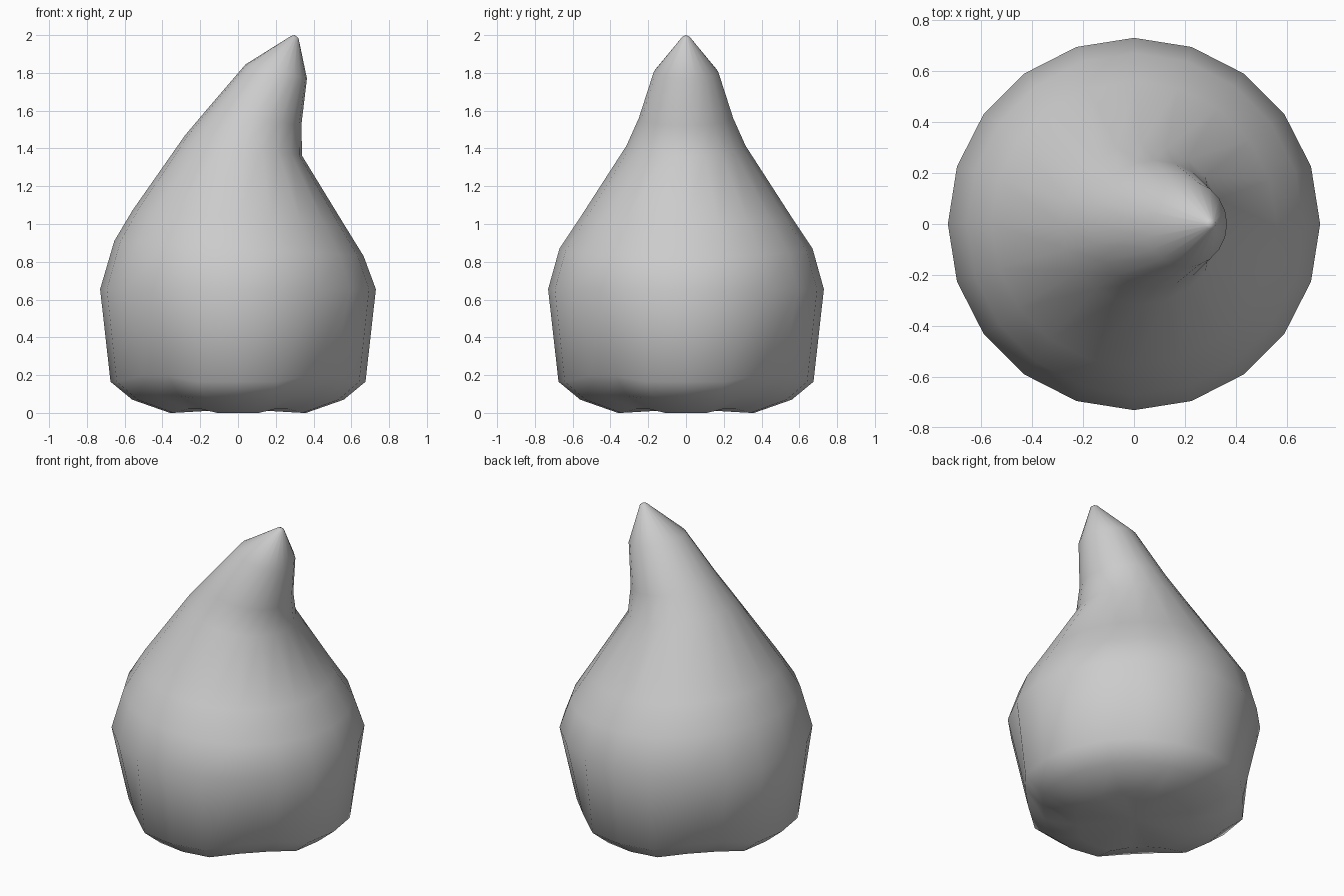
import bpy, bmesh, math

if "Cube" in bpy.data.objects:
    bpy.data.objects.remove(bpy.data.objects["Cube"])

SIDES = 20

# Bottom rings: (radius, z) on the four main axes, then (radius, z) on the diagonals
base_rings = [
    (0.36, 0.00, 0.33, 0.02),
    (0.56, 0.07, 0.53, 0.09),
    (0.675, 0.165, 0.63, 0.195),
]
# Body rings: (left x, left z, right x, right z, half depth in y)
body_rings = [
    (-0.73, 0.655, 0.73, 0.655, 0.73),
    (-0.655, 0.91, 0.665, 0.83, 0.67),
    (-0.56, 1.07, 0.56, 1.00, 0.56),
    (-0.28, 1.47, 0.34, 1.36, 0.315),
    (-0.17, 1.60, 0.335, 1.52, 0.25),
    (0.04, 1.845, 0.365, 1.77, 0.17),
    (0.28, 1.995, 0.32, 1.985, 0.02),
]

bm = bmesh.new()
loops = []

# Underside with four slightly pinched corners
for r_axis, z_axis, r_diag, z_diag in base_rings:
    loop = []
    for i in range(SIDES):
        a = 2 * math.pi * i / SIDES
        diagonal = i % 5 in (2, 3)
        r, z = (r_diag, z_diag) if diagonal else (r_axis, z_axis)
        loop.append(bm.verts.new((r * math.cos(a), r * math.sin(a), z)))
    loops.append(loop)

# Body and leaning tip from tilted rings
for xl, zl, xr, zr, ry in body_rings:
    loop = []
    for i in range(SIDES):
        a = 2 * math.pi * i / SIDES
        t = (math.cos(a) + 1) / 2
        loop.append(bm.verts.new((xl + (xr - xl) * t, ry * math.sin(a), zl + (zr - zl) * t)))
    loops.append(loop)

# Skin between neighbouring rings
for low, high in zip(loops, loops[1:]):
    for i in range(SIDES):
        j = (i + 1) % SIDES
        bm.faces.new((low[i], low[j], high[j], high[i]))

# Caps
for loop, point in ((loops[0], (0, 0, 0.02)), (loops[-1], (0.30, 0, 2.0))):
    centre = bm.verts.new(point)
    for i in range(SIDES):
        bm.faces.new((loop[i], loop[(i + 1) % SIDES], centre))

bmesh.ops.recalc_face_normals(bm, faces=bm.faces[:])
for face in bm.faces:
    face.smooth = True

mesh = bpy.data.meshes.new("leaning_drop")
bm.to_mesh(mesh)
bm.free()
bpy.context.collection.objects.link(bpy.data.objects.new("leaning_drop", mesh))
